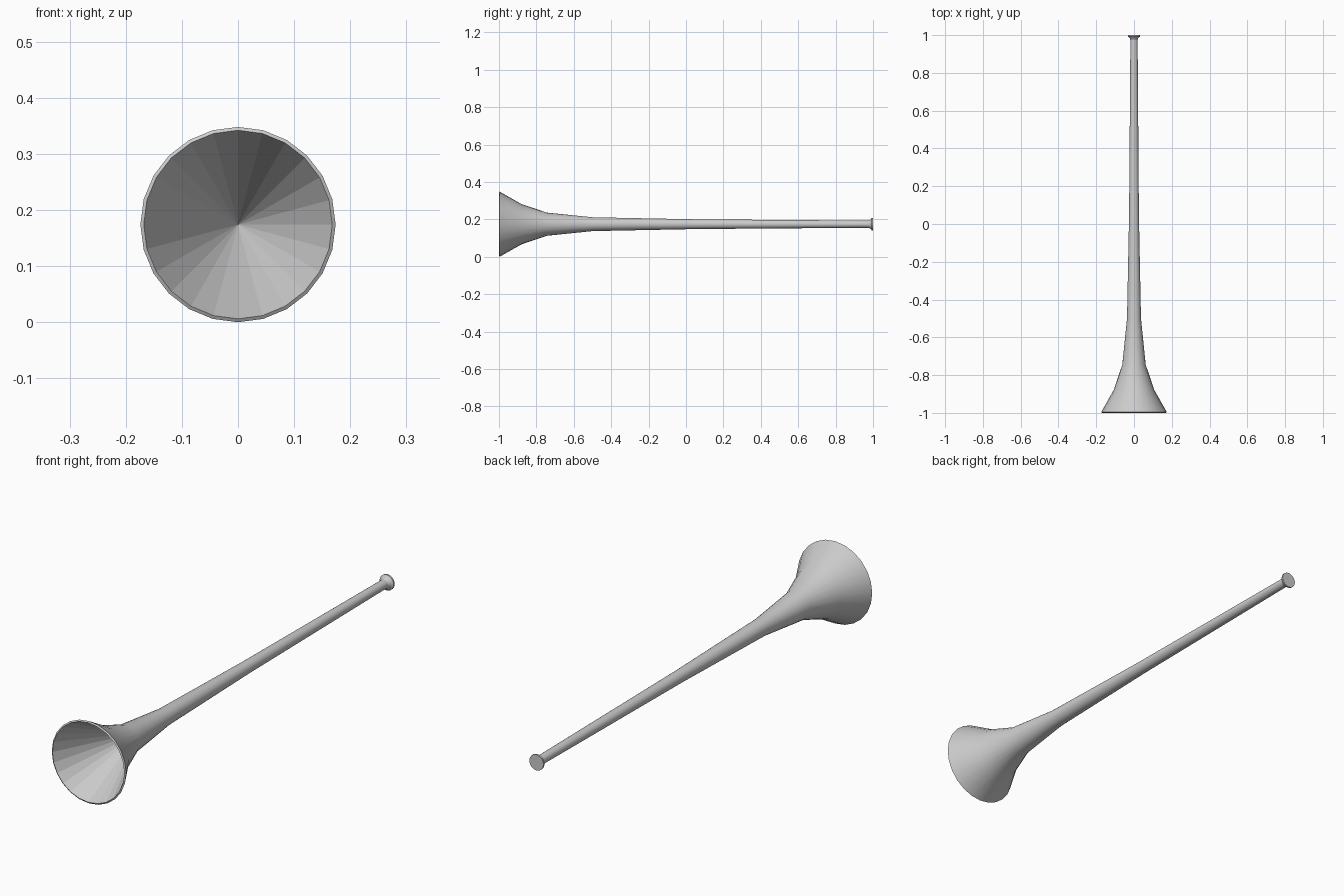
import bpy
import bmesh
from math import sin, cos, pi, radians

cube = bpy.data.objects.get("Cube")
if cube:
    bpy.data.objects.remove(cube, do_unlink=True)

SIDES = 24
AXIS_Z = 0.174

grey = bpy.data.materials.new("plain_grey")
grey.use_nodes = True
colour = (0.6, 0.6, 0.6, 1)
grey.diffuse_color = colour
grey.node_tree.nodes["Principled BSDF"].inputs["Base Color"].default_value = colour


def lathe(name, profile, smooth=True):
    """Turn (y, radius) points around the long axis; radius 0 closes to a tip."""
    bm = bmesh.new()
    rings = []
    for y, r in profile:
        if r == 0:
            rings.append([bm.verts.new((0, y, AXIS_Z))] * SIDES)
        else:
            angles = [2 * pi * i / SIDES for i in range(SIDES)]
            rings.append([bm.verts.new((r * sin(a), y, AXIS_Z + r * cos(a))) for a in angles])
    for a, b in zip(rings, rings[1:]):
        for i in range(SIDES):
            j = (i + 1) % SIDES
            corners = list(dict.fromkeys((a[i], a[j], b[j], b[i])))
            bm.faces.new(corners)
    mesh = bpy.data.meshes.new(name)
    bm.to_mesh(mesh)
    bm.free()
    mesh.materials.append(grey)
    obj = bpy.data.objects.new(name, mesh)
    bpy.context.collection.objects.link(obj)
    if smooth:
        bpy.ops.object.select_all(action="DESELECT")
        obj.select_set(True)
        bpy.context.view_layer.objects.active = obj
        bpy.ops.object.shade_smooth_by_angle(angle=radians(40))
    return obj


# Long tube flaring into the bell, with its thin rim
lathe("horn_body", [(-1, 0.168), (-0.996, 0.174), (-0.88, 0.108), (-0.745, 0.062),
                    (-0.5, 0.037), (0.05, 0.026), (0.985, 0.019)])

# Faceted hollow of the bell; faces point towards the opening
lathe("bell_hollow", [(-0.67, 0), (-1, 0.168)], smooth=False)

# Small flared mouthpiece with a flat end
lathe("mouthpiece", [(0.975, 0.019), (0.987, 0.024), (0.993, 0.033), (1, 0.033), (1, 0)])
